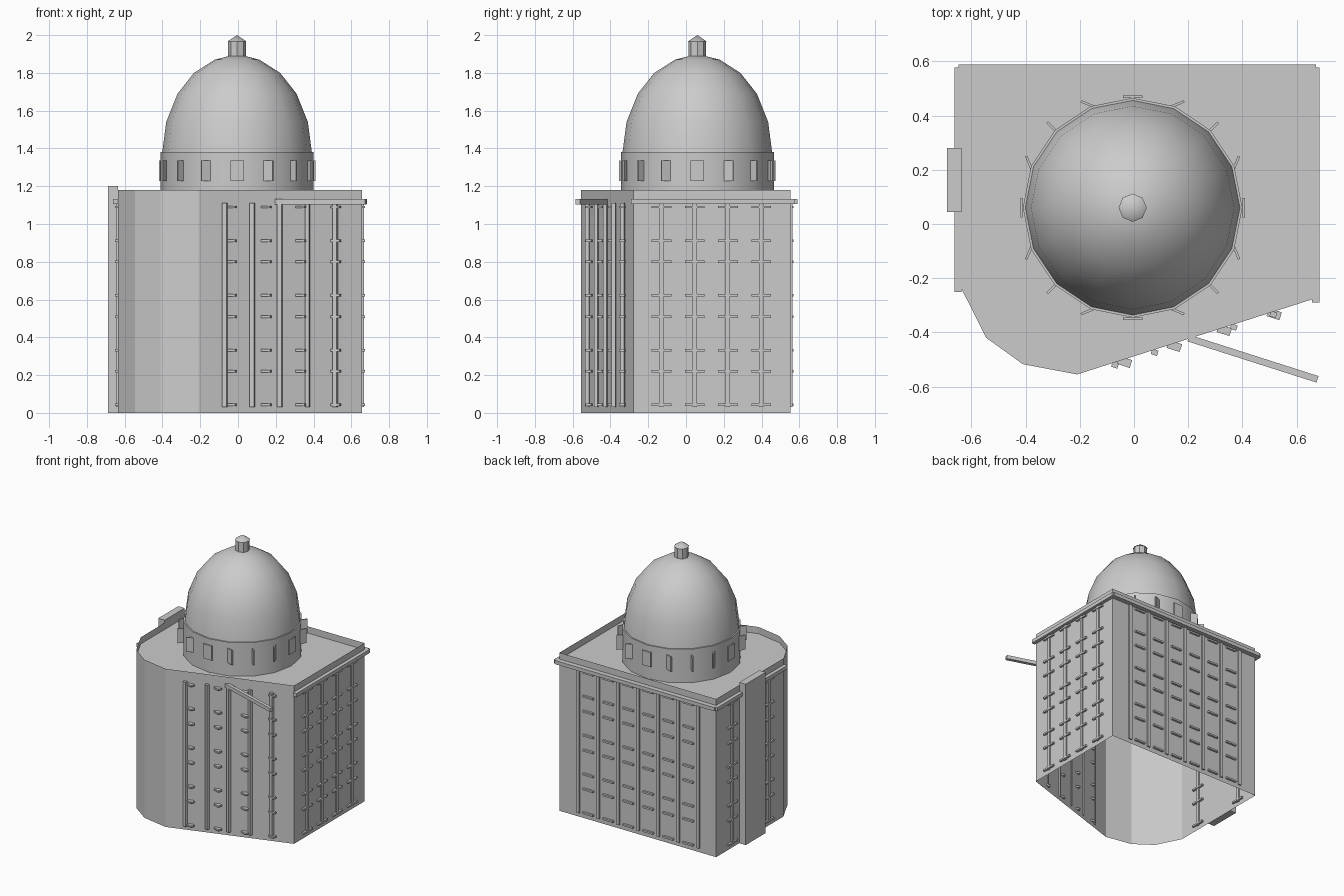
import bpy, bmesh, math
from mathutils import Matrix, Vector

old = bpy.data.objects.get("Cube")
if old:
    bpy.data.objects.remove(old, do_unlink=True)

stone = bpy.data.materials.new("grey_stone")
stone.use_nodes = True
stone.diffuse_color = (0.6, 0.6, 0.6, 1)
stone.node_tree.nodes["Principled BSDF"].inputs["Base Color"].default_value = (0.6, 0.6, 0.6, 1)


def finish(bm, name, smooth=None):
    mesh = bpy.data.meshes.new(name)
    bm.to_mesh(mesh)
    bm.free()
    mesh.materials.append(stone)
    obj = bpy.data.objects.new(name, mesh)
    bpy.context.collection.objects.link(obj)
    if smooth:
        bpy.ops.object.select_all(action='DESELECT')
        obj.select_set(True)
        bpy.context.view_layer.objects.active = obj
        bpy.ops.object.shade_smooth_by_angle(angle=math.radians(smooth))
    return obj


def add_box(bm, centre, size, turn=0.0):
    m = (Matrix.Translation(centre) @ Matrix.Rotation(turn, 4, 'Z')
         @ Matrix.Diagonal((*size, 1)))
    bmesh.ops.create_cube(bm, size=1, matrix=m)


def span_box(name, x, y, z):
    bm = bmesh.new()
    add_box(bm, [(a + b) / 2 for a, b in (x, y, z)], [b - a for a, b in (x, y, z)])
    return finish(bm, name)


def lathe(name, profile, sides, centre, smooth):
    bm = bmesh.new()
    rings = []
    for r, z in profile:
        if r == 0:
            rings.append([bm.verts.new((centre[0], centre[1], z))] * sides)
        else:
            rings.append([bm.verts.new((centre[0] + r * math.cos(math.tau * i / sides),
                                        centre[1] + r * math.sin(math.tau * i / sides), z))
                          for i in range(sides)])
    for low, high in zip(rings, rings[1:]):
        for i in range(sides):
            j = (i + 1) % sides
            quad = [low[i], low[j], high[j], high[i]]
            bm.faces.new(list(dict.fromkeys(quad)))
    return finish(bm, name, smooth)


# Main block: sheet walls, open below, with a roof sunk behind the parapet
TOP, ROOF = 1.18, 1.13
LEFT, RIGHT, BACK = -0.636, 0.657, 0.553
outline = [(LEFT, BACK), (LEFT, -0.24), (-0.545, -0.42), (-0.41, -0.517),
           (-0.21, -0.555), (RIGHT, -0.278), (RIGHT, BACK)]
bm = bmesh.new()
low = [bm.verts.new((x, y, 0)) for x, y in outline]
high = [bm.verts.new((x, y, TOP)) for x, y in outline]
for i in range(len(outline)):
    j = (i + 1) % len(outline)
    bm.faces.new((low[i], low[j], high[j], high[i]))
finish(bm, "walls")
bm = bmesh.new()
bm.faces.new([bm.verts.new((x, y, ROOF)) for x, y in outline])
finish(bm, "roof")

# Cornice strips and the stray angled strip at the front
CORNICE = (1.105, 1.132)
span_box("cornice_right", (RIGHT, 0.684), (-0.29, 0.578), CORNICE)
span_box("cornice_left", (-0.663, LEFT), (-0.25, 0.578), CORNICE)
span_box("cornice_back", (-0.648, 0.672), (BACK, 0.589), CORNICE)
slope = math.atan2(0.277, 0.867)
bm = bmesh.new()
start, end = Vector((0.2, -0.424, 1.118)), Vector((0.678, -0.57, 1.118))
add_box(bm, (start + end) / 2, ((end - start).length, 0.025, 0.027), -slope)
finish(bm, "cornice_front")

# Chimney shaft on the left wall
span_box("side_shaft", (-0.689, LEFT), (0.044, 0.28), (0, 1.2))


# Vertical ribs with small sills in paired rows
ROWS = [0.042 + 0.29 * k + d for k in range(4) for d in (0, 0.178)]


def wall_trim(name, place, turn, ribs, sills, sill_width):
    bm = bmesh.new()
    for t in ribs:
        add_box(bm, (*place(t), 0.57), (0.024, 0.02, 1.08), turn)
    for t in sills:
        for z in ROWS:
            add_box(bm, (*place(t), z), (sill_width, 0.03, 0.013), turn)
    finish(bm, name)


quarter = math.pi / 2
side_ribs = [-0.13 + 0.176 * i for i in range(4)]
wall_trim("right_wall_trim", lambda t: (RIGHT, t), quarter, side_ribs, side_ribs, 0.105)
wall_trim("left_wall_trim", lambda t: (LEFT, t), quarter, [-0.06, 0.37], [-0.06, 0.37], 0.105)
wall_trim("back_wall_trim", lambda t: (t, BACK), 0,
          [-0.49 + 0.165 * i for i in range(7)],
          [-0.41 + 0.165 * i for i in range(6)], 0.085)
wall_trim("front_wall_trim",
          lambda t: (t, -0.565 + (t + 0.21) * math.tan(slope)), -slope,
          [-0.07 + 0.146 * i for i in range(5)],
          [-0.035 + 0.184 * i for i in range(4)], 0.05)

# Drum and dome
AXIS = (-0.005, 0.06)
lathe("drum", [(0.405, ROOF), (0.405, 1.38), (0.385, 1.38)], 16, AXIS, 25)
lathe("dome", [(0.396, 1.38), (0.375, 1.54), (0.315, 1.69), (0.228, 1.80),
               (0.118, 1.87), (0, 1.9)], 16, AXIS, 60)

# Window plates around the drum
bm = bmesh.new()
for i in range(16):
    a = math.tau * i / 16
    add_box(bm, (AXIS[0] + 0.41 * math.cos(a), AXIS[1] + 0.41 * math.sin(a), 1.282),
            (0.009, 0.072, 0.108), -a)
finish(bm, "drum_windows")

# Lantern on top
lathe("lantern", [(0.047, 1.88), (0.047, 1.965), (0.052, 1.965), (0, 2.0)], 8, AXIS, 30)
